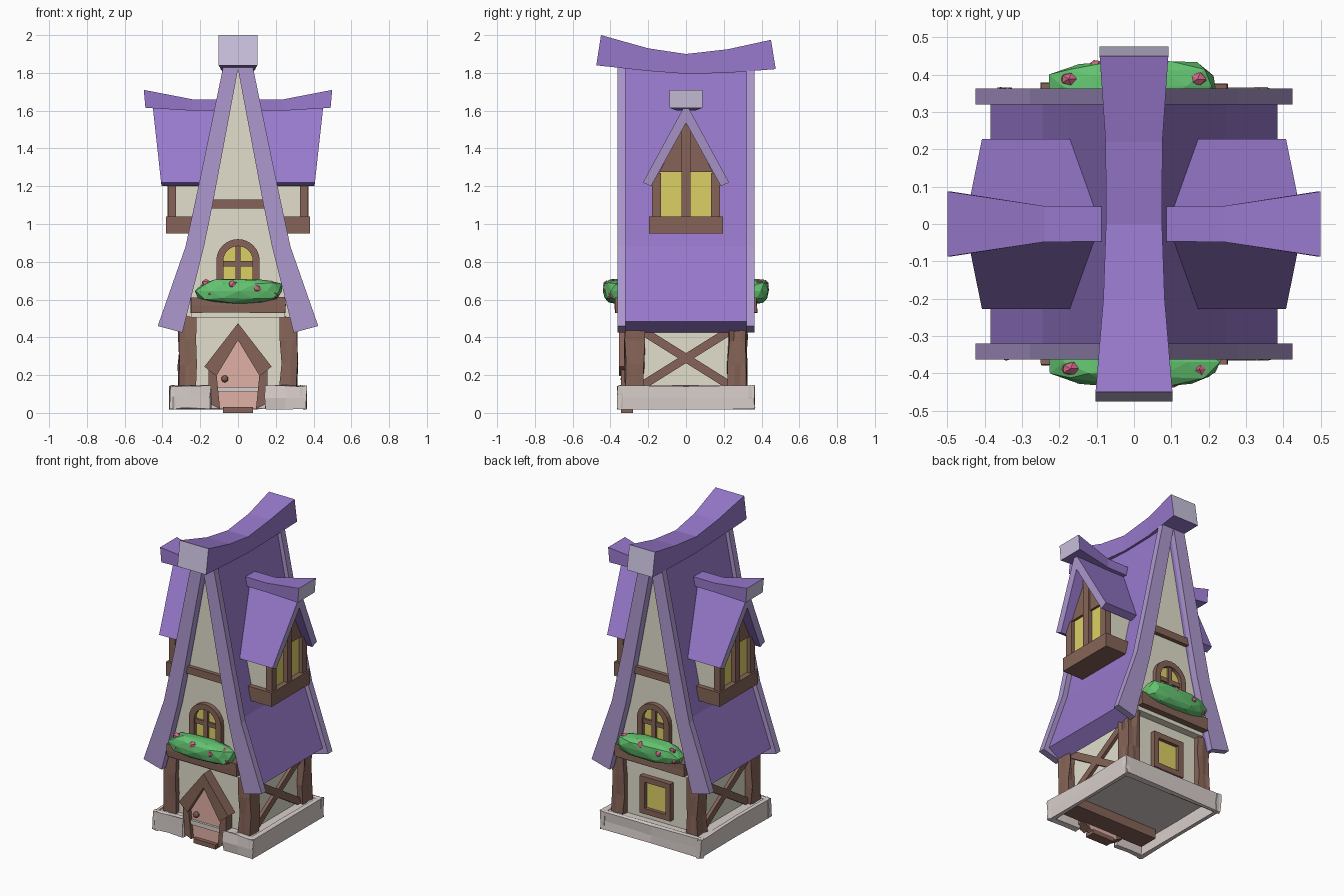
import bpy, bmesh, math, random
from mathutils import Vector

random.seed(4)
cube = bpy.data.objects.get("Cube")
if cube:
    bpy.data.objects.remove(cube, do_unlink=True)


def material(name, rgb):
    lin = [((c / 255 + 0.055) / 1.055) ** 2.4 for c in rgb] + [1]
    m = bpy.data.materials.new(name)
    m.use_nodes = True
    m.diffuse_color = lin
    m.node_tree.nodes["Principled BSDF"].inputs["Base Color"].default_value = lin
    return m


ROOF = material("roof purple", (152, 121, 204))
TRIM = material("trim mauve", (173, 153, 207))
LILAC = material("ridge end lilac", (202, 193, 221))
CREAM = material("wall cream", (226, 223, 204))
WOOD = material("timber brown", (134, 100, 88))
GLASS = material("window yellow", (222, 208, 102))
LEAF = material("leaf green", (99, 195, 112))
ROSE = material("rose pink", (208, 102, 134))
DOOR = material("door pink", (224, 177, 165))
STONE = material("stone grey", (216, 206, 202))


def finish(name, bm, *mats):
    bmesh.ops.recalc_face_normals(bm, faces=bm.faces)
    me = bpy.data.meshes.new(name)
    bm.to_mesh(me)
    bm.free()
    for m in mats:
        me.materials.append(m)
    ob = bpy.data.objects.new(name, me)
    bpy.context.collection.objects.link(ob)
    return ob


def box(name, x, y, z, mat, cuts=0, rough=0.0):
    """Box from ranges, optionally roughly hewn."""
    bm = bmesh.new()
    bmesh.ops.create_cube(bm, size=1)
    if cuts:
        bmesh.ops.subdivide_edges(bm, edges=bm.edges, cuts=cuts, use_grid_fill=True)
    for v in bm.verts:
        for i, r in enumerate((x, y, z)):
            v.co[i] = (r[0] + r[1]) / 2 + v.co[i] * (r[1] - r[0]) + random.uniform(-rough, rough)
    return finish(name, bm, mat)


def prism(name, pts, axis, a, b, mat, end_mat=None, slant=None):
    """Outline extruded along x or y; slant(z) shifts the far end."""
    bm = bmesh.new()
    rings = []
    for d in (a, b):
        ring = []
        for u, z in pts:
            e = d + (slant(z) if slant and d == b else 0)
            ring.append(bm.verts.new((u, e, z) if axis == "y" else (e, u, z)))
        rings.append(ring)
    n = len(pts)
    bm.faces.new(rings[0])
    end = bm.faces.new(rings[1])
    for i in range(n):
        bm.faces.new([r[k] for r, k in ((rings[0], i), (rings[0], (i + 1) % n),
                                        (rings[1], (i + 1) % n), (rings[1], i))])
    if end_mat:
        end.material_index = 1
    return finish(name, bm, mat, *([end_mat] if end_mat else []))


def mirrored(pts):
    """Right half of an outline, top to bottom, closed by its mirror image."""
    return pts + [(-u, z) for u, z in reversed(pts) if u > 0]


def band(outer, inner):
    """Arch shaped outline between two half profiles given top to bottom."""
    full = lambda p: [(-u, z) for u, z in reversed(p) if u > 0] + p
    return full(outer) + full(inner)[::-1]


def beam(name, p, q, w, axis, a, b, mat=WOOD):
    p, q = Vector(p), Vector(q)
    d = (q - p).normalized() * w / 2
    s = Vector((-d.y, d.x))
    return prism(name, [p + s, q + s, q - s, p - s], axis, a, b, mat)


def ridge(name, axis, sections):
    """Sagging ridge cap; section: top pos, bottom pos, half width, bottom, top."""
    bm = bmesh.new()
    rings = []
    for t, b, w, lo, hi in sections:
        prof = [(-w, lo, b), (-w, hi, t), (w, hi, t), (w, lo, b)]
        rings.append([bm.verts.new((u, d, z) if axis == "y" else (d, u, z)) for u, z, d in prof])
    for r, s in zip(rings, rings[1:]):
        for i in range(4):
            j = (i + 1) % 4
            bm.faces.new((r[i], r[j], s[j], s[i]))
    for r in (rings[0], rings[-1]):
        bm.faces.new(r).material_index = 1
    return finish(name, bm, ROOF, LILAC)


def blob(name, c, s, mat, sub=1, rough=0.1, power=1.0):
    """Faceted ball; a power under 1 makes it boxier."""
    bm = bmesh.new()
    bmesh.ops.create_icosphere(bm, subdivisions=sub, radius=1)
    for v in bm.verts:
        k = 1 + random.uniform(-rough, rough)
        v.co = Vector(math.copysign(abs(v.co[i]) ** power, v.co[i]) * s[i] * k + c[i] for i in range(3))
    return finish(name, bm, mat)


# Hollow stone footing with a gap for the door, and the floor
for s, side in ((1, "left"), (-1, "right")):
    box("footing_" + side, sorted((s * 0.33, s * 0.362)), (-0.362, 0.362), (0.022, 0.143), STONE, 1, 0.005)
    box("front_footing_" + side, sorted((s * 0.145, s * 0.362)), (-0.362, -0.325), (0.022, 0.143), STONE, 1, 0.005)
box("back_footing", (-0.362, 0.362), (0.33, 0.362), (0.022, 0.143), STONE, 1, 0.005)
box("floor", (-0.345, 0.345), (-0.335, 0.345), (0.11, 0.138), STONE)
box("threshold_beam", (-0.3, 0.3), (-0.29, -0.16), (0.05, 0.11), WOOD)

# Walls, with a ledge below each flower box
bargeline = [(0, 1.82), (0.135, 1.1), (0.18, 0.88), (0.295, 0.425)]
box("lower_walls", (-0.27, 0.27), (-0.285, 0.285), (0.12, 0.52), CREAM)
prism("gable_walls", mirrored([(0, 1.83), (0.14, 1.1), (0.187, 0.88), (0.28, 0.505)]), "y", -0.31, 0.31, CREAM)

# Corner posts and cross bracing
for sx in (1, -1):
    for sy in (1, -1):
        box("corner_post", sorted((sx * 0.225, sx * 0.312)), sorted((sy * 0.225, sy * 0.32)),
            (0.13, 0.51), WOOD, 2, 0.008)
    for k in (1, -1):
        beam("cross_brace", (-0.24 * k, 0.14), (0.24 * k, 0.44), 0.045, "x", sx * 0.26, sx * 0.29)

# Main roof and bargeboards
prism("main_roof", band([(0.05, 1.85), (0.172, 1.22), (0.245, 0.88), (0.385, 0.485)], bargeline),
      "y", -0.33, 0.33, ROOF)
for s in (1, -1):
    prism("bargeboard", band([(0.075, 1.85), (0.205, 1.22), (0.278, 0.88), (0.425, 0.46)], bargeline),
          "y", s * 0.32, s * 0.363, TRIM)
ridge("main_ridge_cap", "y", [
    (-0.45, -0.475, 0.103, 1.84, 2.0), (-0.2, -0.2, 0.082, 1.81, 1.93), (0, 0, 0.075, 1.795, 1.9),
    (0.22, 0.22, 0.076, 1.8, 1.925), (0.45, 0.475, 0.092, 1.82, 1.975)])

# Flower boxes, arched windows and gable beams on both ends
arc = [(math.sin(a * math.pi / 12), math.cos(a * math.pi / 12)) for a in range(0, 7)]
arch = lambda r: [(r * x, 0.805 + r * z) for x, z in arc] + [(r, 0.58)]
roses = [(-0.03, 0.68), (0.1, 0.66), (-0.145, 0.64), (0.175, 0.68), (-0.17, 0.685), (0.19, 0.625)]
for s, end in ((-1, "front"), (1, "back")):
    box(end + "_gable_beam", (-0.145, 0.145), sorted((s * 0.3, s * 0.335)), (1.083, 1.13), WOOD)
    prism(end + "_arch_glass", mirrored(arch(0.1)), "y", s * 0.3, s * 0.317, GLASS)
    prism(end + "_arch_frame", band(arch(0.115), arch(0.078)), "y", s * 0.3, s * 0.34, WOOD)
    box(end + "_arch_mullion", (-0.014, 0.014), sorted((s * 0.3, s * 0.332)), (0.58, 0.89), WOOD)
    box(end + "_arch_bar", (-0.09, 0.09), sorted((s * 0.3, s * 0.33)), (0.775, 0.803), WOOD)
    box(end + "_ledge", (-0.25, 0.25), sorted((s * 0.28, s * 0.335)), (0.505, 0.535), CREAM)
    box(end + "_flower_box", (-0.25, 0.25), sorted((s * 0.3, s * 0.376)), (0.53, 0.61), WOOD, 1, 0.003)
    blob(end + "_foliage", (0.005, s * 0.37, 0.645), (0.23, 0.07, 0.068), LEAF, 2, 0.07, 0.75)
    for x, z in roses:
        y = s * (0.432 - 1.1 * x * x - max(0, z - 0.66) * 0.5)
        blob(end + "_rose", (-s * x, y, z), (0.025, 0.02, 0.024), ROSE, 1, 0.12)

# Front door
prism("door", mirrored([(0, 0.39), (0.09, 0.29), (0.117, 0.2), (0.1, 0.02)]), "y", -0.28, -0.32, DOOR)
prism("door_canopy", band([(0, 0.475), (0.178, 0.245)], [(0, 0.385), (0.115, 0.195)]), "y", -0.28, -0.355, WOOD)
for s in (1, -1):
    prism("door_jamb", [(s * 0.115, 0.22), (s * 0.155, 0.24), (s * 0.155, 0.05), (s * 0.095, 0.02)],
          "y", -0.28, -0.345, WOOD)
box("door_step", (-0.08, 0.08), (-0.345, -0.28), (0, 0.03), WOOD)
blob("door_knob", (-0.07, -0.328, 0.18), (0.019, 0.019, 0.019), WOOD, 2, 0)

# Back window
box("back_window_glass", (-0.09, 0.09), (0.28, 0.295), (0.19, 0.4), GLASS)
for s in (1, -1):
    box("back_window_side", sorted((s * 0.075, s * 0.11)), (0.28, 0.32), (0.18, 0.42), WOOD)
    box("back_window_rail", (-0.11, 0.11), (0.28, 0.318), (0.3 + s * 0.103 - 0.018, 0.3 + s * 0.103 + 0.018), WOOD)

# Dormers on both sides
for s, side in ((1, "left"), (-1, "right")):
    def span(a, b):
        return sorted((s * a, s * b))
    gable = mirrored([(0, 1.56), (0.165, 1.22), (0.165, 1.0)])
    prism(side + "_dormer_wall", gable, "x", s * 0.08, s * 0.335, CREAM)
    box(side + "_dormer_sill", span(0.15, 0.38), (-0.197, 0.197), (0.95, 1.04), WOOD)
    box(side + "_dormer_glass", span(0.3, 0.345), (-0.14, 0.14), (1.04, 1.28), GLASS)
    prism(side + "_dormer_gable", mirrored([(0, 1.56), (0.14, 1.275)]), "x", s * 0.32, s * 0.36, WOOD)
    box(side + "_dormer_mullion", span(0.32, 0.372), (-0.025, 0.025), (1.04, 1.53), WOOD)
    for k in (1, -1):
        box(side + "_dormer_post", span(0.328, 0.37), sorted((k * 0.133, k * 0.18)), (1.03, 1.27), WOOD)
    prism(side + "_dormer_roof", band([(0, 1.64), (0.228, 1.22)], [(0, 1.535), (0.185, 1.2)]),
          "x", s * 0.06, s * 0.405, ROOF, TRIM, lambda z: s * 0.11 * (z - 1.2))
    ridge(side + "_dormer_ridge_cap", "x", [
        (s * t, s * b, w, lo, hi) for t, b, w, lo, hi in
        ((0.08, 0.08, 0.047, 1.6, 1.66), (0.24, 0.24, 0.048, 1.6, 1.66),
         (0.499, 0.49, 0.087, 1.615, 1.71))])
